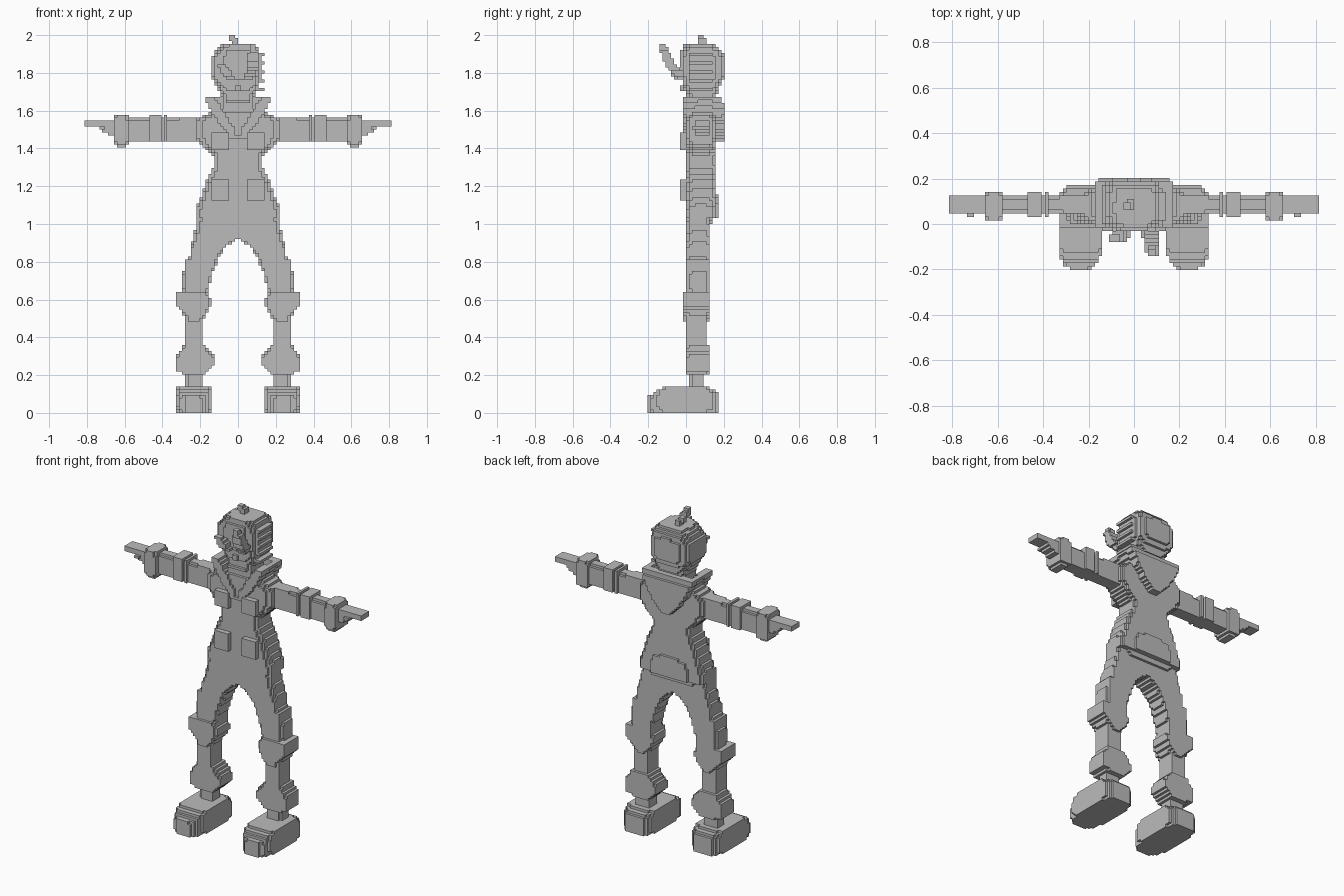
import bpy, bmesh, math

H = 2 / 128  # size of one cube
grey = bpy.data.materials.new("plain grey")
grey.diffuse_color = (0.5, 0.5, 0.5, 1)


def build(name, cells):
    """Skin a set of cubes with outward faces and merge flat areas."""
    bm = bmesh.new()
    verts = {}

    def vert(p):
        if p not in verts:
            verts[p] = bm.verts.new([c * H for c in p])
        return verts[p]

    for cell in cells:
        for axis in range(3):
            for side in (0, 1):
                near = list(cell)
                near[axis] += 2 * side - 1
                if tuple(near) in cells:
                    continue
                u, v = (axis + 1) % 3, (axis + 2) % 3
                ring = []
                for du, dv in ((0, 0), (1, 0), (1, 1), (0, 1)):
                    p = list(cell)
                    p[axis] += side
                    p[u] += du
                    p[v] += dv
                    ring.append(vert(tuple(p)))
                bm.faces.new(ring if side else ring[::-1])
    bmesh.ops.dissolve_limit(bm, angle_limit=0.01, verts=bm.verts[:], edges=bm.edges[:])
    mesh = bpy.data.meshes.new(name)
    bm.to_mesh(mesh)
    bm.free()
    mesh.materials.append(grey)
    bpy.context.collection.objects.link(bpy.data.objects.new(name, mesh))


def stack(name, rows, axis="z", power=5, mirror=False):
    """Stepped solid through rows of (t, a0, a1, b0, b1); a repeated t makes a ledge.
    axis z: a is x and b is y.  axis x: a is y and b is z.  axis y: a is x and b is z."""
    cells = set()
    for k in range(math.floor(rows[0][0] / H) - 1, math.ceil(rows[-1][0] / H) + 1):
        t = (k + 0.5) * H
        for lo, hi in zip(rows, rows[1:]):
            if not lo[0] <= t < hi[0]:
                continue
            f = (t - lo[0]) / (hi[0] - lo[0])
            a0, a1, b0, b1 = [p + (q - p) * f for p, q in zip(lo[1:], hi[1:])]
            for i in range(math.floor(a0 / H), math.ceil(a1 / H)):
                for j in range(math.floor(b0 / H), math.ceil(b1 / H)):
                    u = abs(((i + .5) * H * 2 - a0 - a1) / (a1 - a0))
                    v = abs(((j + .5) * H * 2 - b0 - b1) / (b1 - b0))
                    if u ** power + v ** power <= 1:
                        cells.add({"z": (i, j, k), "x": (k, i, j), "y": (i, k, j)}[axis])
    if mirror:
        build("right_" + name, {(-i - 1, j, k) for i, j, k in cells})
        name = "left_" + name
    build(name, cells)


def block(name, x0, x1, y0, y1, z0, z1, mirror=False):
    stack(name, [(z0, x0, x1, y0, y1), (z1, x0, x1, y0, y1)], power=60, mirror=mirror)


def sym(z, half, y0, y1):
    return (z, -half, half, y0, y1)


# Jacket body
stack("jacket", [sym(1.03, .225, -.005, .165), sym(1.08, .22, -.005, .165),
                 sym(1.13, .20, -.005, .165), sym(1.24, .165, 0, .16),
                 sym(1.32, .125, 0, .16), sym(1.37, .135, 0, .16),
                 sym(1.42, .195, 0, .16), sym(1.46, .225, 0, .16),
                 sym(1.55, .225, 0, .16), sym(1.6, .13, .01, .16)])
block("chest_pocket", .047, .145, -.028, .02, 1.39, 1.485, True)
block("hip_pocket", .047, .145, -.028, .02, 1.13, 1.23, True)

# Collar: pointed back flap, front lapels and side walls
stack("hood_flap", [sym(1.43, .02, .14, .2), sym(1.48, .07, .14, .2), sym(1.56, .125, .14, .2),
                    sym(1.61, .15, .14, .2), sym(1.675, .185, .14, .187)], power=60)
stack("lapel", [(1.45, 0, .03, -.016, .02), (1.5, .015, .075, -.016, .02),
                (1.57, .06, .125, -.016, .03), (1.62, .09, .15, -.016, .05),
                (1.675, .125, .18, -.016, .08)], power=60, mirror=True)
stack("collar_side", [(1.56, .09, .135, 0, .18), (1.61, .10, .145, 0, .18),
                      (1.675, .14, .175, 0, .18)], power=60, mirror=True)

# Neck and head
stack("neck", [sym(1.5, .085, .01, .15), sym(1.7, .085, .01, .15)])
stack("head", [sym(1.64, .075, .0, .16), sym(1.69, .095, 0, .165), sym(1.73, .11, -.02, .18),
               (1.78, -.145, .125, -.025, .2), (1.88, -.145, .125, -.025, .2),
               (1.92, -.115, .115, -.025, .19), (1.955, -.075, .085, -.005, .15)], power=4)
block("nose", -.016, .016, -.032, .02, 1.70, 1.735)
block("mouth", -.06, .06, -.016, .02, 1.64, 1.655)
for n in range(5):  # hair ridges on one side
    z = 1.705 + n * .047
    block(f"hair_ridge_{n + 1}", .09, .145, .01, .14, z, z + .02)

# Loose hair strands and tuft
stack("long_strand", [(1.77, .03, .08, -.05, 0), (1.82, .05, .105, -.095, -.03),
                      (1.87, .05, .105, -.125, -.07), (1.95, .06, .10, -.14, -.11)], power=60)
stack("short_strand", [(1.76, -.06, -.02, -.05, 0), (1.80, -.09, -.03, -.08, -.02),
                       (1.85, -.115, -.08, -.08, -.05)], power=60)
block("tuft", -.03, 0, .06, .11, 1.94, 1.985)
block("tuft_tip", -.047, -.016, .06, .09, 1.97, 2.0)

# Arms, from shoulder to fingertips
stack("upper_arm", [(.18, .04, .13, 1.435, 1.57), (.385, .045, .13, 1.44, 1.555)],
      axis="x", power=4, mirror=True)
stack("elbow_band", [(.375, .03, .14, 1.43, 1.58), (.391, .03, .14, 1.43, 1.58)],
      axis="x", power=5, mirror=True)
stack("forearm", [(.39, .04, .13, 1.44, 1.56), (.405, .04, .13, 1.44, 1.56),
                  (.405, .03, .14, 1.435, 1.58), (.47, .03, .14, 1.435, 1.58),
                  (.47, .045, .13, 1.44, 1.555), (.6, .045, .13, 1.44, 1.555)],
      axis="x", power=5, mirror=True)
stack("glove_cuff", [(.575, .03, .14, 1.43, 1.565), (.595, .015, .14, 1.41, 1.58),
                     (.64, .015, .14, 1.41, 1.58), (.66, .03, .14, 1.43, 1.565)],
      axis="x", power=6, mirror=True)
stack("hand", [(.65, .045, .125, 1.455, 1.55), (.69, .045, .125, 1.475, 1.55),
               (.74, .045, .125, 1.515, 1.55), (.82, .045, .125, 1.515, 1.55)],
      axis="x", power=60, mirror=True)
block("thumb", .703, .735, .03, .07, 1.50, 1.516, True)

# Trouser legs down to the ankle
stack("leg", [(.14, .18, .28, .02, .1), (.22, .18, .28, .02, .1), (.22, .18, .28, 0, .115),
              (.5, .18, .28, 0, .115), (.6, .17, .28, 0, .13), (.65, .16, .29, 0, .13),
              (.74, .135, .29, 0, .13), (.82, .105, .285, 0, .13), (.82, .105, .26, 0, .13),
              (.88, .065, .25, 0, .13), (.92, 0, .235, 0, .13), (.95, -.1, .23, 0, .13),
              (1.04, -.2, .21, 0, .135)], power=6, mirror=True)
stack("knee_pad", [(.49, .20, .26, -.016, .12), (.53, .165, .295, -.016, .13),
                   (.57, .145, .335, -.016, .13), (.60, .145, .335, -.016, .13),
                   (.645, .165, .335, -.016, .13)], power=8, mirror=True)
stack("shin_cuff", [(.205, .18, .28, 0, .12), (.23, .15, .335, 0, .13),
                    (.26, .12, .335, 0, .13), (.29, .12, .335, 0, .13),
                    (.32, .145, .31, 0, .13), (.355, .18, .29, .0, .13)],
      power=8, mirror=True)

# Shoes, wide in the middle with a sloped rounded toe
stack("shoe", [(-.203, .19, .28, 0, .08), (-.18, .165, .305, 0, .1), (-.15, .15, .32, 0, .125),
               (-.11, .14, .335, 0, .14), (-.03, .135, .335, 0, .145), (.09, .135, .335, 0, .145),
               (.14, .15, .32, 0, .125), (.17, .17, .3, 0, .1)],
      axis="y", power=7, mirror=True)
